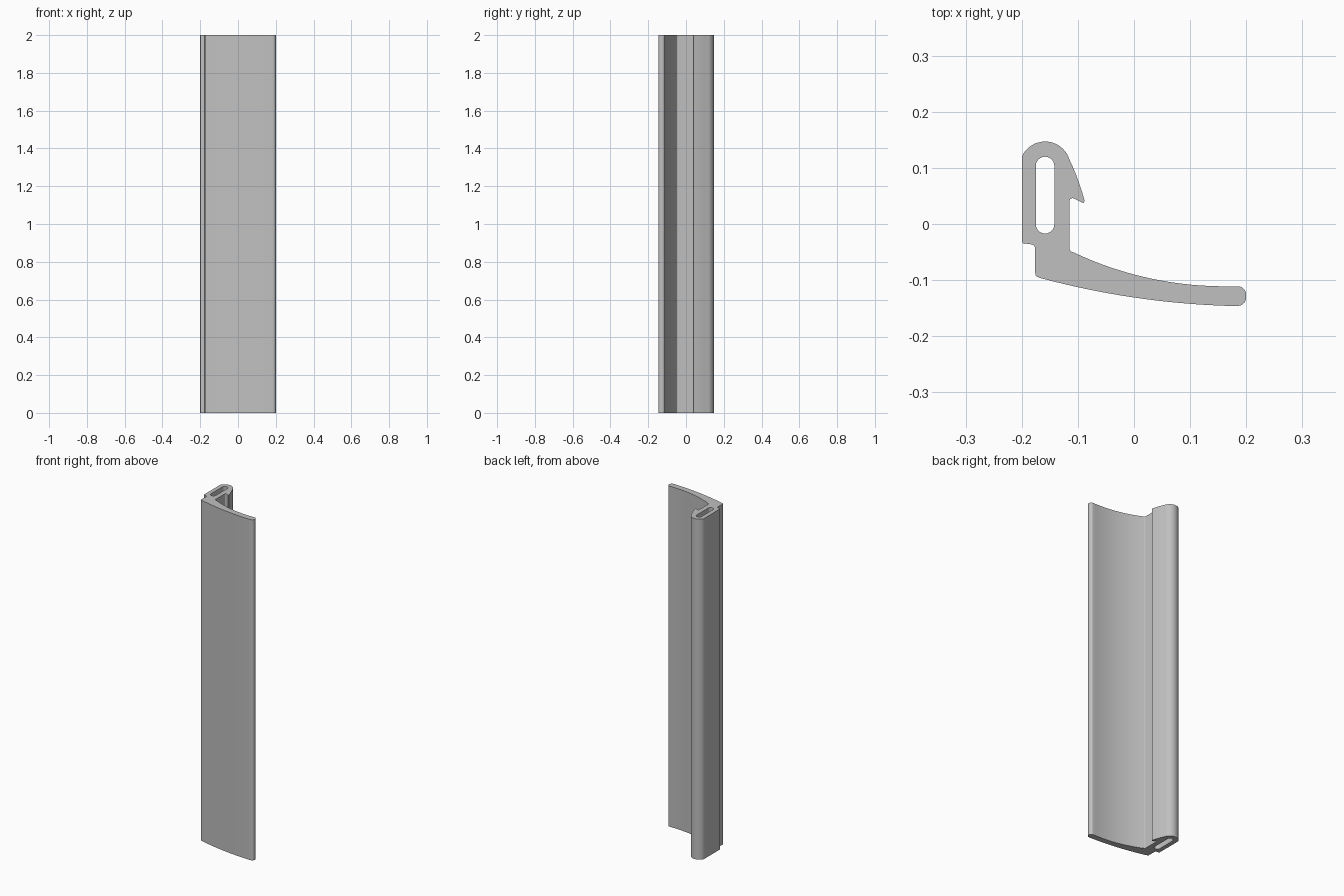
import bpy
import bmesh
from math import atan2, cos, sin, tau, radians
from mathutils import Vector

LENGTH = 2.0

cube = bpy.data.objects.get("Cube")
if cube:
    bpy.data.objects.remove(cube, do_unlink=True)


def arc(a, b, c, steps):
    """Points on the circle from a through b to c."""
    a, b, c = Vector(a), Vector(b), Vector(c)
    p, q = b - a, c - a
    d = 2 * p.cross(q)
    centre = a + Vector((q.y * p.length_squared - p.y * q.length_squared,
                         p.x * q.length_squared - q.x * p.length_squared)) / d
    r = (a - centre).length
    start = atan2(a.y - centre.y, a.x - centre.x)
    end = atan2(c.y - centre.y, c.x - centre.x)
    sweep = (end - start) % tau if d > 0 else -((start - end) % tau)
    return [centre + r * Vector((cos(start + sweep * i / steps),
                                 sin(start + sweep * i / steps)))
            for i in range(steps + 1)]


# Outer outline, clockwise from the upper left of the rounded head
outline = (
    arc((-0.2, 0.12), (-0.158, 0.147), (-0.117, 0.12), 16)              # head
    + arc((-0.116, 0.117), (-0.101, 0.082), (-0.088, 0.041), 5)         # barb slope
    + [(-0.09, 0.037)]                                                  # barb tip
    + arc((-0.106, 0.045), (-0.113, 0.045), (-0.115, 0.038), 5)         # barb notch
    + arc((-0.115, -0.043), (-0.114, -0.047), (-0.109, -0.05), 4)       # inner corner
    + arc((-0.107, -0.051), (0.0, -0.09), (0.17, -0.111), 16)           # flange inside
    + arc((0.185, -0.111), (0.195, -0.115), (0.2, -0.125), 5)           # flange tip
    + arc((0.2, -0.132), (0.195, -0.142), (0.185, -0.146), 5)
    + arc((0.17, -0.146), (0.0, -0.131), (-0.168, -0.096), 16)          # flange outside
    + arc((-0.17, -0.095), (-0.175, -0.092), (-0.176, -0.087), 4)       # outer corner
    + arc((-0.176, -0.046), (-0.178, -0.039), (-0.185, -0.036), 5)      # step
    + arc((-0.192, -0.035), (-0.198, -0.034), (-0.2, -0.029), 4)
)

# Hollow slot through the stem
slot = (arc((-0.175, 0.104), (-0.1585, 0.12), (-0.142, 0.104), 12)
        + arc((-0.142, -0.001), (-0.1585, -0.017), (-0.175, -0.001), 12))

# Fill the section and extrude it to full height
bm = bmesh.new()
edges = []
for loop in (outline, slot):
    verts = [bm.verts.new((p[0], p[1], 0)) for p in loop]
    edges += [bm.edges.new((v, verts[i - 1])) for i, v in enumerate(verts)]
bmesh.ops.triangle_fill(bm, edges=edges, use_beauty=True, use_dissolve=False)
result = bmesh.ops.extrude_face_region(bm, geom=bm.faces[:], use_keep_orig=True)
top = [g for g in result["geom"] if isinstance(g, bmesh.types.BMVert)]
bmesh.ops.translate(bm, verts=top, vec=(0, 0, LENGTH))
bmesh.ops.recalc_face_normals(bm, faces=bm.faces[:])

mesh = bpy.data.meshes.new("seal_profile")
bm.to_mesh(mesh)
bm.free()
strip = bpy.data.objects.new("seal_profile", mesh)
bpy.context.collection.objects.link(strip)

# Plain grey material
grey = bpy.data.materials.new("light_grey")
grey.use_nodes = True
colour = (0.53, 0.53, 0.53, 1)
grey.diffuse_color = colour
shader = next(n for n in grey.node_tree.nodes if n.type == "BSDF_PRINCIPLED")
shader.inputs["Base Color"].default_value = colour
mesh.materials.append(grey)

bpy.ops.object.select_all(action="DESELECT")
strip.select_set(True)
bpy.context.view_layer.objects.active = strip
bpy.ops.object.shade_smooth_by_angle(angle=radians(30))
